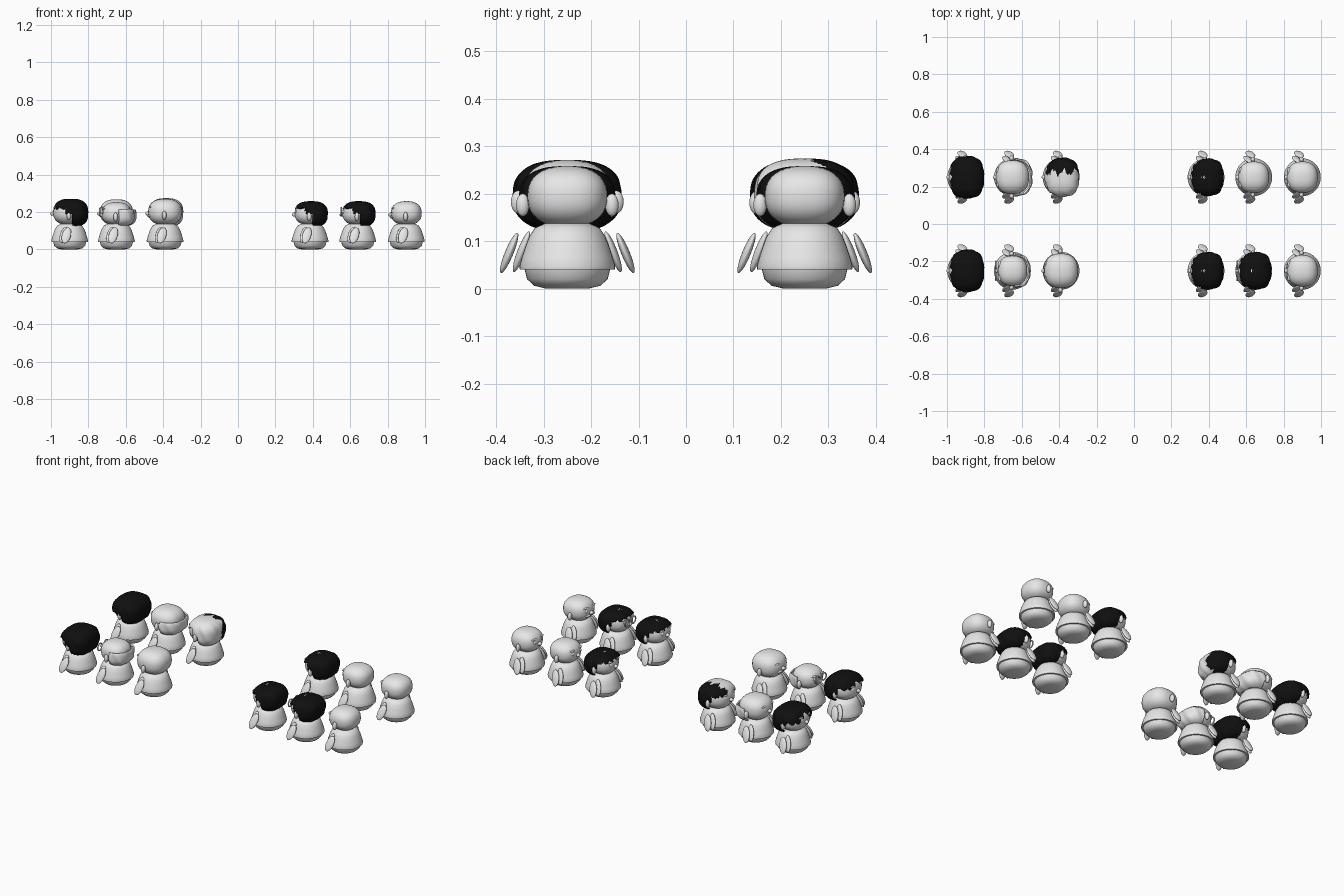
import bpy, bmesh, math
from mathutils import Vector

cube = bpy.data.objects.get("Cube")
if cube:
    bpy.data.objects.remove(cube)


def material(name, value):
    m = bpy.data.materials.new(name)
    m.use_nodes = True
    color = (value, value, value, 1)
    m.diffuse_color = color
    m.node_tree.nodes["Principled BSDF"].inputs["Base Color"].default_value = color
    return m


GREY = material("light grey", 0.8)
BLACK = material("black", 0.005)


def finish(bm, name, mats, origin):
    mesh = bpy.data.meshes.new(name)
    bm.to_mesh(mesh)
    bm.free()
    for m in mats:
        mesh.materials.append(m)
    ob = bpy.data.objects.new(name, mesh)
    ob.location = origin
    bpy.context.collection.objects.link(ob)
    bpy.ops.object.select_all(action="DESELECT")
    ob.select_set(True)
    bpy.context.view_layer.objects.active = ob
    bpy.ops.object.shade_smooth_by_angle(angle=math.radians(50))
    return ob


def blob(bm, center, radii, power=2, axis=(0, 0, 1), detail=12):
    """Add a rounded-box ellipsoid whose local z follows the axis."""
    turn = Vector((0, 0, 1)).rotation_difference(Vector(axis))
    made = bmesh.ops.create_uvsphere(bm, u_segments=detail * 2, v_segments=detail, radius=1)
    for v in made["verts"]:
        n = v.co.normalized()
        n /= sum(abs(c) ** power for c in n) ** (1 / power)
        v.co = turn @ Vector([a * b for a, b in zip(n, radii)]) + Vector(center)


def lathe(bm, profile, segments=40):
    rings = []
    for r, z in profile:
        rings.append([bm.verts.new((r * 0.975 * math.cos(a), r * math.sin(a), z))
                      for a in (2 * math.pi * i / segments for i in range(segments))])
    for low, high in zip(rings, rings[1:]):
        for i in range(segments):
            j = (i + 1) % segments
            bm.faces.new((low[i], low[j], high[j], high[i]))
    bm.faces.new(list(reversed(rings[0])))
    bm.faces.new(rings[-1])


def torso(origin):
    bm = bmesh.new()
    lathe(bm, [(0.045, 0), (0.07, 0.006), (0.085, 0.02), (0.09, 0.04), (0.1, 0.04),
               (0.101, 0.047), (0.096, 0.065), (0.088, 0.09), (0.08, 0.11),
               (0.068, 0.128), (0.045, 0.138)])
    finish(bm, "body", [GREY], origin)


def arms(origin):
    for side, label in ((1, "left"), (-1, "right")):
        bm = bmesh.new()
        # outer flipper and inner lobe
        for top, bottom, wide in (((-0.005, 0.105, 0.117), (-0.03, 0.14, 0.033), 0.024),
                                  ((-0.02, 0.08, 0.12), (-0.045, 0.113, 0.035), 0.019)):
            a, b = (Vector((p[0], p[1] * side, p[2])) for p in (top, bottom))
            blob(bm, (a + b) / 2, (wide, 0.009, (a - b).length / 2), 2, a - b, 10)
        finish(bm, label + "_arm", [GREY], origin)


def head(origin, s, feature):
    bm = bmesh.new()
    rz = 0.064 * s
    mid = 0.13 + rz
    blob(bm, (0, 0, mid), (0.082 * s, 0.084 * s, rz), 2.4, detail=20)
    finish(bm, "head", [GREY], origin)

    # nose, eyes and brows on the -x face
    bm = bmesh.new()
    blob(bm, (-0.083 * s, 0, mid - 0.008), (0.014, 0.013, 0.011))
    finish(bm, "nose", [GREY], origin)
    for side, label in ((1, "left"), (-1, "right")):
        bm = bmesh.new()
        blob(bm, (-0.07 * s, side * 0.033, mid + 0.008), (0.011, 0.012, 0.012))
        finish(bm, label + "_eye", [GREY], origin)
        bm = bmesh.new()
        blob(bm, (-0.071 * s, side * 0.034, mid + 0.026), (0.009, 0.02, 0.005))
        finish(bm, label + "_brow", [GREY], origin)
        bm = bmesh.new()
        blob(bm, (-0.004, side * 0.094 * s, mid - 0.018), (0.012, 0.014 * s, 0.024))
        finish(bm, label + "_ear", [GREY], origin)
        if feature == "glasses":
            bpy.ops.mesh.primitive_torus_add(
                major_radius=0.021, minor_radius=0.004, major_segments=24, minor_segments=8,
                location=Vector(origin) + Vector((-0.088, side * 0.03, mid + 0.008)),
                rotation=(0, math.pi / 2, 0))
            lens = bpy.context.object
            lens.name = label + "_glasses_rim"
            lens.data.materials.append(GREY)
            bpy.ops.object.shade_smooth_by_angle()
    if feature == "moustache":
        bm = bmesh.new()
        for side in (1, -1):
            blob(bm, (-0.075 * s, side * 0.02, mid - 0.022), (0.012, 0.023, 0.008))
        finish(bm, "moustache", [GREY], origin)


def hair(origin, size, mats, fringe, keep, black_rule=None):
    """Hair shell: rounded bowl with the face opening removed."""
    rx, ry, top = size
    bm = bmesh.new()
    low = 0.12
    rz = (top - low) / 2
    blob(bm, (0.006, 0, low + rz), (rx, ry, rz), 2.7, detail=40)
    for v in bm.verts:
        a = math.atan2(v.co.y, v.co.x)
        wave = 1 + 0.018 * math.sin(11 * a + 60 * v.co.z) * min(1, abs(top - v.co.z) / 0.04)
        v.co.x *= wave
        v.co.y *= wave
    gone = []
    for f in bm.faces:
        c = f.calc_center_median()
        edge = fringe + 0.006 * math.sin(c.y * 190)
        face_gap = c.x < -0.025 and c.z < edge
        if c.z < low + 0.006 or face_gap or not keep(c):
            gone.append(f)
        elif black_rule:
            f.material_index = int(black_rule(c))
    bmesh.ops.delete(bm, geom=gone, context="FACES")
    ob = finish(bm, "hair", mats, origin)
    shell = ob.modifiers.new("thickness", "SOLIDIFY")
    shell.thickness = 0.008


def around_ear(c):
    return not (-0.03 < c.x < 0.014 and c.z < 0.19 and abs(c.y) > 0.04)


def band(c):
    return c.z < 0.215 and (c.x > 0.01)


def patch(c):
    wave = 0.014 * math.sin(c.x * 110) + 0.008 * math.sin(c.x * 260 + c.z * 150)
    return c.y > 0.025 + wave or (c.z < 0.19 and c.x < 0.0)


# Two rows of six: column, row, head scale, face feature, hair style
BIG, SMALL = (0.092, 0.113, 0.271), (0.088, 0.1, 0.258)
people = [
    (-0.9, 1, 1.08, "", "cap"), (-0.9, -1, 1.08, "", "bowl"),
    (-0.65, 1, 1.08, "", "band"), (-0.65, -1, 0.96, "glasses", "band"),
    (-0.39, 1, 1.08, "", "patch"), (-0.39, -1, 1.1, "moustache", ""),
    (0.385, 1, 1, "", "bowl"), (0.385, -1, 1, "", "bowl"),
    (0.64, 1, 1, "", ""), (0.64, -1, 1, "glasses", "bowl"),
    (0.9, 1, 1, "", ""), (0.9, -1, 1, "moustache", ""),
]
for x, row, s, feature, style in people:
    origin = (x, row * 0.25, 0)
    torso(origin)
    arms(origin)
    head(origin, s, feature)
    size = BIG if s > 1 else SMALL
    if style == "bowl":
        hair(origin, size, [BLACK], 0.222, around_ear)
    elif style == "cap":
        hair(origin, size, [BLACK], 0.2, around_ear)
    elif style == "band":
        hair(origin, (0.093 * s, 0.094 * s, 0.245), [GREY], 0.2, band)
    elif style == "patch":
        hair(origin, (0.09, 0.104, 0.274), [GREY, BLACK], 0.225, around_ear, patch)
